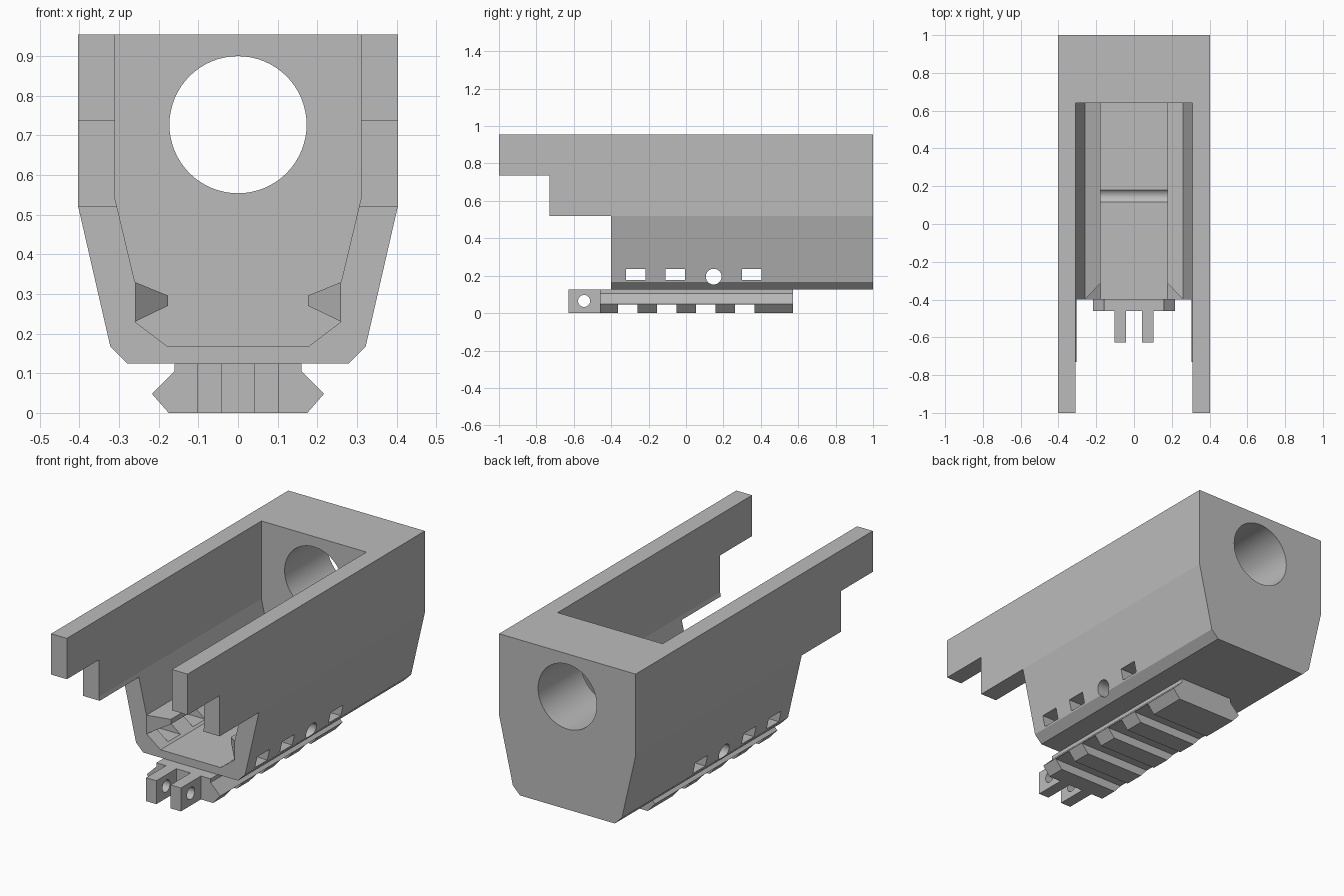
import bpy, bmesh
from math import radians
from mathutils import Matrix, Vector

cube = bpy.data.objects.get("Cube")
if cube:
    bpy.data.objects.remove(cube)

grey = bpy.data.materials.new("plain grey")
grey.use_nodes = True
grey.diffuse_color = (0.5, 0.5, 0.5, 1)
grey.node_tree.nodes["Principled BSDF"].inputs["Base Color"].default_value = (0.5, 0.5, 0.5, 1)


def finish(name, bm):
    bmesh.ops.recalc_face_normals(bm, faces=bm.faces)
    mesh = bpy.data.meshes.new(name)
    bm.to_mesh(mesh)
    bm.free()
    mesh.materials.append(grey)
    ob = bpy.data.objects.new(name, mesh)
    bpy.context.collection.objects.link(ob)
    return ob


def prism(name, outline, direction):
    """Extrude a flat outline of 3D points along a direction."""
    bm = bmesh.new()
    face = bm.faces.new([bm.verts.new(p) for p in outline])
    new = bmesh.ops.extrude_face_region(bm, geom=[face])["geom"]
    verts = [g for g in new if isinstance(g, bmesh.types.BMVert)]
    bmesh.ops.translate(bm, verts=verts, vec=Vector(direction))
    return finish(name, bm)


def symmetric(name, half, y0, y1):
    """Prism along y from the right half of an x-z section, top to bottom."""
    section = half + [(-x, z) for x, z in reversed(half)]
    return prism(name, [(x, y0, z) for x, z in section], (0, y1 - y0, 0))


def box(name, x, y, z):
    return prism(name, [(x[0], y[0], z[0]), (x[1], y[0], z[0]),
                        (x[1], y[0], z[1]), (x[0], y[0], z[1])], (0, y[1] - y[0], 0))


def cylinder(name, radius, depth, centre, axis):
    bm = bmesh.new()
    turn = Matrix.Rotation(radians(90), 4, "Y" if axis == "x" else "X")
    bmesh.ops.create_cone(bm, cap_ends=True, segments=64, radius1=radius, radius2=radius,
                          depth=depth, matrix=Matrix.Translation(centre) @ turn)
    return finish(name, bm)


def cut(target, cutters):
    bpy.context.view_layer.objects.active = target
    for cutter in cutters:
        cutter.hide_render = True
        mod = target.modifiers.new("cut", "BOOLEAN")
        mod.operation, mod.solver, mod.object = "DIFFERENCE", "EXACT", cutter
        bpy.ops.object.modifier_apply(modifier=mod.name)
        bpy.data.objects.remove(cutter)


def shade(ob):
    bpy.ops.object.select_all(action="DESELECT")
    ob.select_set(True)
    bpy.context.view_layer.objects.active = ob
    bpy.ops.object.shade_smooth_by_angle(angle=radians(10))


# Housing: tapered hull, open channel with V-grooved ribs, stepped front
housing = symmetric("housing", [(.403, .955), (.403, .52), (.322, .167), (.28, .125)], -1, 1)
channel = symmetric("channel_cutter", [(.31, 1.1), (.31, .54), (.26, .33), (.177, .296),
                                       (.177, .27), (.26, .23), (.177, .167)], -1.1, .64)
cutters = [channel,
           box("lower_step", (-1, 1), (-1.2, -.4), (-.1, .52)),
           box("upper_step", (-1, 1), (-1.2, -.73), (-.1, .737)),
           cylinder("bore", .173, 1, (0, 1, .727), "y"),
           cylinder("pin_hole", .042, 2, (0, .148, .195), "x")]
# Side windows
for y in (-.32, -.11, .3):
    cutters.append(box("window", (-1, 1), (y, y + .104), (.176, .236)))
# Slanted lead-in at the front of each rib
for s in (-1, 1):
    cutters.append(prism("lead_in", [(s * .26, -.401, .231), (s * .17, -.401, .231),
                                     (s * .17, -.305, .231)], (0, 0, .1)))
cut(housing, cutters)
shade(housing)

# Mounting rail with cross slots
rail = symmetric("rail", [(.16, .125), (.16, .105), (.217, .048), (.175, 0)], -.46, .572)
cut(rail, [box("slot", (-1, 1), (y, y + .104), (-.1, .046)) for y in (-.363, -.155, .053, .262)])
shade(rail)

# Pair of hinge lugs at the front of the rail
for side, s in (("left", 1), ("right", -1)):
    xs = sorted((s * .042, s * .103))
    lug = box(side + "_hinge_lug", xs, (-.628, -.46), (0, .125))
    cut(lug, [cylinder("lug_hole", .032, 1, (0, -.545, .065), "x")])
    shade(lug)
